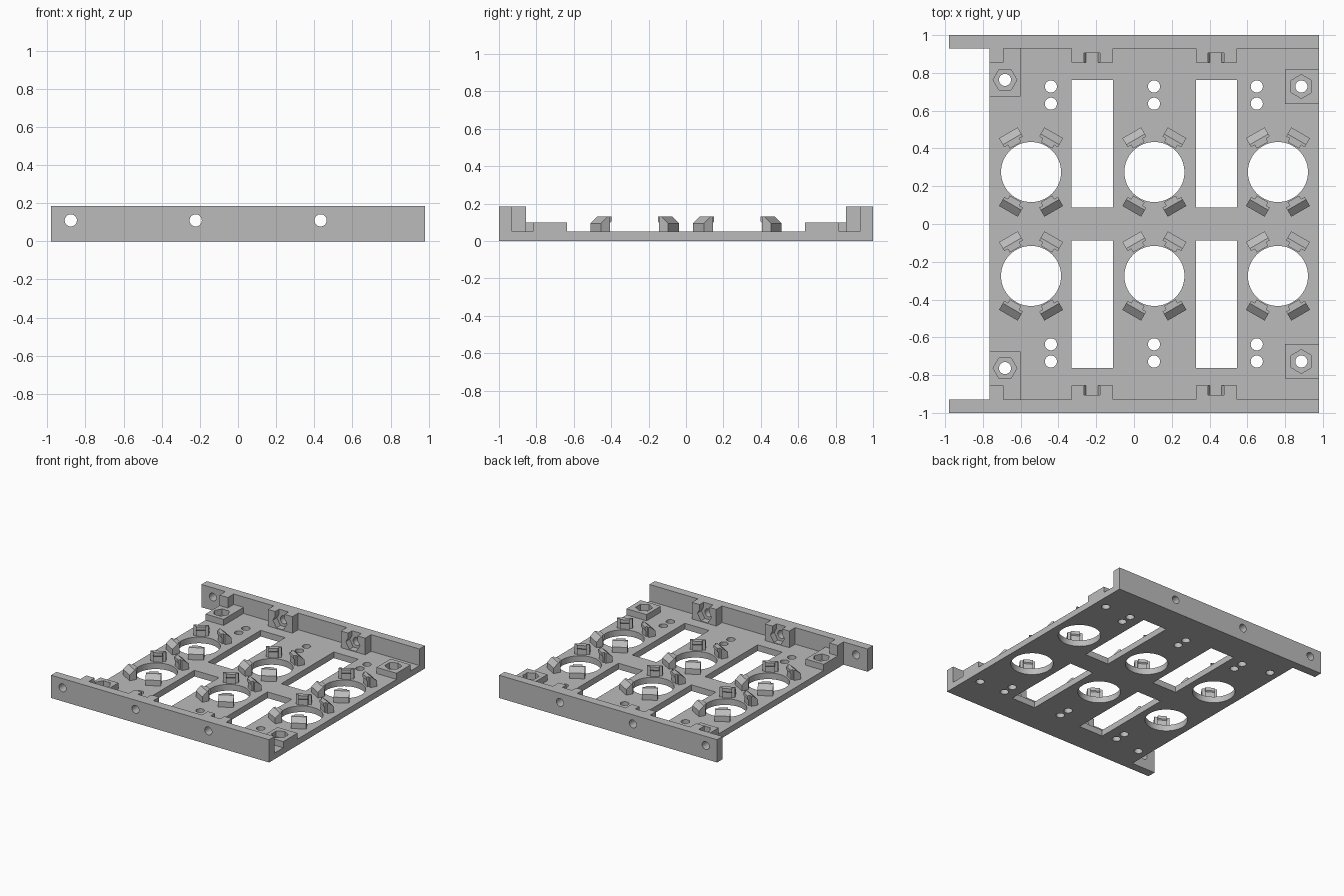
import bpy, bmesh
from math import cos, sin, pi, radians
from mathutils import Matrix

if "Cube" in bpy.data.objects:
    bpy.data.objects.remove(bpy.data.objects["Cube"])

grey = bpy.data.materials.new("plain grey")
grey.use_nodes = True
grey.diffuse_color = (0.5, 0.5, 0.5, 1)
grey.node_tree.nodes["Principled BSDF"].inputs["Base Color"].default_value = (0.5, 0.5, 0.5, 1)

FLOOR, TOP, PAD_TOP = 0.05, 0.185, 0.1
COLUMNS = (-0.545, 0.108, 0.762)
BOLT_Z = 0.11
HOLE_R, NUT_R = 0.032, 0.063
UPRIGHT = Matrix.Rotation(pi / 2, 4, "X")   # profile (x, z), extruded along -y
parts = []


def rect(x0, x1, y0, y1):
    return [(x0, y0), (x1, y0), (x1, y1), (x0, y1)]


def ring(x, y, r, n=48, turn=0.0):
    return [(x + r * cos(turn + 2 * pi * i / n), y + r * sin(turn + 2 * pi * i / n)) for i in range(n)]


def prism(name, profiles, lo, hi, matrix=Matrix()):
    """Extrude one or more closed profiles into one object."""
    bm = bmesh.new()
    for pts in profiles:
        face = bm.faces.new([bm.verts.new((x, y, lo)) for x, y in pts])
        out = bmesh.ops.extrude_face_region(bm, geom=[face])
        tops = [v for v in out["geom"] if isinstance(v, bmesh.types.BMVert)]
        bmesh.ops.translate(bm, verts=tops, vec=(0, 0, hi - lo))
    bm.transform(matrix)
    bmesh.ops.recalc_face_normals(bm, faces=bm.faces)
    mesh = bpy.data.meshes.new(name)
    bm.to_mesh(mesh)
    bm.free()
    mesh.materials.append(grey)
    obj = bpy.data.objects.new(name, mesh)
    bpy.context.collection.objects.link(obj)
    parts.append(obj)
    return obj


def cut(obj, profiles, lo, hi, matrix=Matrix()):
    """Subtract extruded profiles from an object."""
    cutter = prism("cutter", profiles, lo, hi, matrix)
    parts.remove(cutter)
    mod = obj.modifiers.new("cut", "BOOLEAN")
    mod.operation, mod.solver, mod.object = "DIFFERENCE", "EXACT", cutter
    bpy.context.view_layer.update()
    done = obj.evaluated_get(bpy.context.evaluated_depsgraph_get())
    mesh = bpy.data.meshes.new_from_object(done)
    obj.modifiers.clear()
    obj.data = mesh
    bpy.data.objects.remove(cutter)


# Base plate with slots, large round openings and screw holes
openings = []
for s in (-1, 1):
    for x0, x1 in ((-0.33, -0.11), (0.327, 0.545)):
        openings.append(rect(x0, x1, s * 0.0875, s * 0.7625))
    for x in COLUMNS:
        openings.append(ring(x, s * 0.275, 0.159, 64))
    for x in (-0.44, 0.106, 0.65):
        openings += [ring(x, s * y, HOLE_R) for y in (0.637, 0.728)]
    openings += [ring(-0.683, s * 0.763, HOLE_R), ring(0.886, s * 0.728, HOLE_R)]
plate = prism("base_plate", [rect(-0.765, 0.98, -0.93, 0.93)], 0, FLOOR)
cut(plate, openings, -0.1, 0.2)

for s, side in ((-1, "front"), (1, "back")):
    facing = Matrix.Diagonal((1, -s, 1, 1)) @ UPRIGHT   # depth runs outward

    # Side rail with three bolt holes
    rail = prism(side + "_rail", [rect(-0.98, 0.98, 0, TOP)], 0.93, 1, facing)
    cut(rail, [ring(x, BOLT_Z, HOLE_R) for x in (-0.877, -0.222, 0.433)], 0.8, 1.1, facing)

    # Lugs on the rail with open-topped hexagonal nut traps
    for i, (x0, x1) in enumerate(((-0.33, -0.11), (0.327, 0.545))):
        c = -0.222 + 0.655 * i
        lug = prism(f"{side}_nut_lug_{i + 1}", [rect(x0, x1, FLOOR, TOP)], 0.855, 0.93, facing)
        w, rise = 0.0425, (NUT_R - 0.0425) * 3 ** 0.5
        half = [(NUT_R / 2, BOLT_Z - NUT_R * sin(pi / 3)), (NUT_R, BOLT_Z),
                (w, BOLT_Z + rise), (w, TOP + 0.1)]
        trap = [(c + x, z) for x, z in half] + [(c - x, z) for x, z in reversed(half)]
        cut(lug, [trap], 0.8, 0.906, facing)
        cut(lug, [ring(c, BOLT_Z, HOLE_R)], 0.8, 1, facing)
    prism(side + "_corner_lug", [rect(-0.765, -0.69, FLOOR, TOP)], 0.855, 0.93, facing)

    # Corner pads with hexagonal nut pockets
    for name, box, x, y, turn in (
            ("right", (-0.765, -0.602, s * 0.675, s * 0.93), -0.683, 0.763, 0),
            ("left", (0.80, 0.98, s * 0.636, s * 0.818), 0.886, 0.728, pi / 6)):
        pad = prism(f"{side}_{name}_nut_pad", [rect(*box)], FLOOR, PAD_TOP)
        cut(pad, [ring(x, s * y, NUT_R, 6, turn)], 0, 0.2)

    # Four retaining clips around every round opening
    body = [(0.185, FLOOR), (0.24, FLOOR), (0.24, 0.095), (0.2, 0.13), (0.185, 0.13)]
    lip = [(0.172, FLOOR), (0.185, FLOOR), (0.185, 0.13), (0.164, 0.13), (0.164, 0.105), (0.172, 0.097)]
    for col, x in enumerate(COLUMNS):
        for angle in (60, 120, 240, 300):
            place = Matrix.Translation((x, s * 0.275, 0)) @ Matrix.Rotation(radians(angle), 4, "Z") @ UPRIGHT
            label = f"{side}_clip_{col + 1}_{angle}"
            prism(label + "_body", [body], -0.057, 0.057, place)
            prism(label + "_lip", [lip], -0.035, 0.035, place)

# Smooth the round walls, keep the edges crisp
bpy.ops.object.select_all(action="DESELECT")
for obj in parts:
    obj.select_set(True)
bpy.context.view_layer.objects.active = plate
bpy.ops.object.shade_smooth_by_angle(angle=radians(30))
